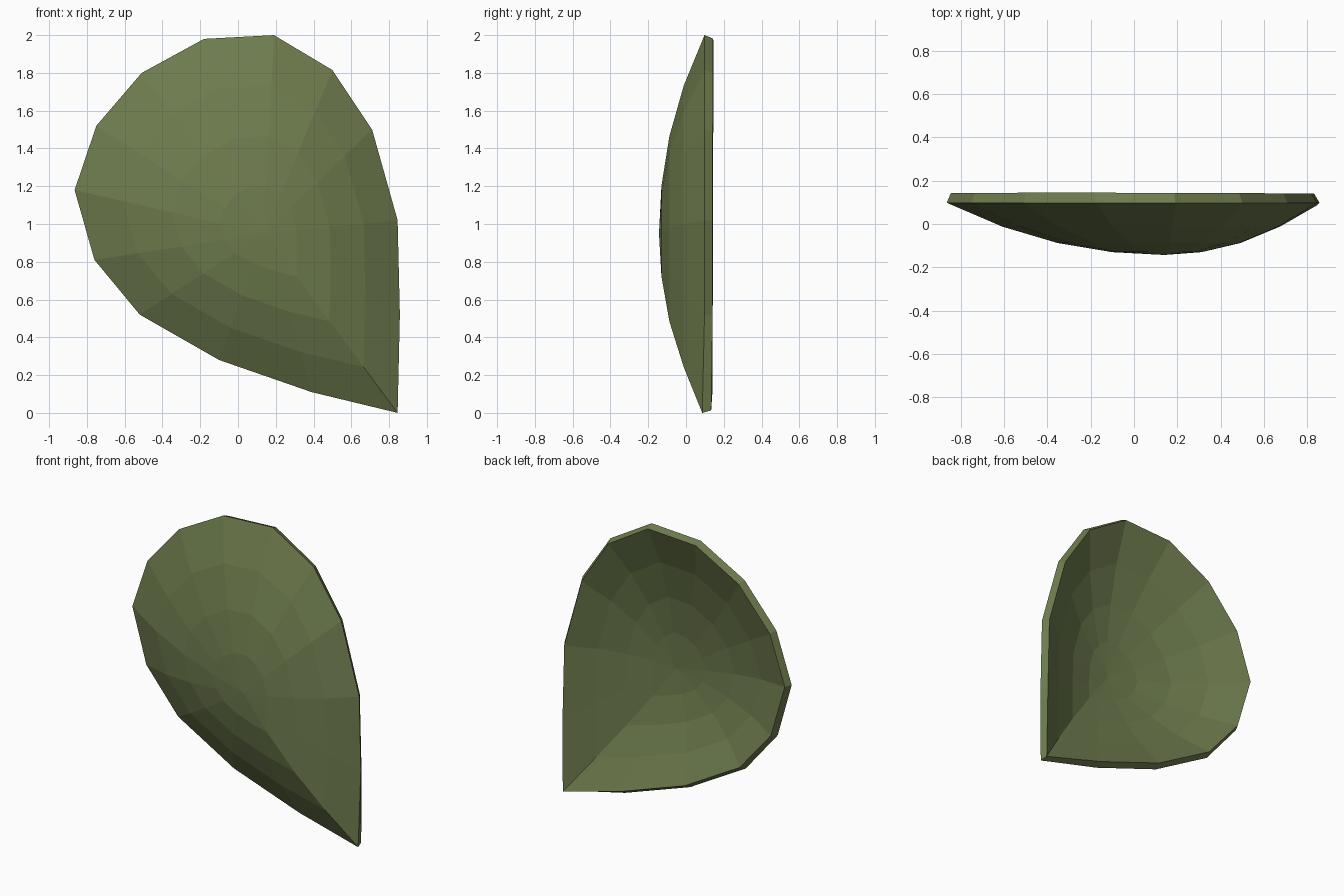
import bpy

if "Cube" in bpy.data.objects:
    bpy.data.objects.remove(bpy.data.objects["Cube"])

# Rim outline (x, z), clockwise from the top; the pointed corner is at lower right
OUTLINE = [(0.19, 2.0), (0.50, 1.815), (0.71, 1.50), (0.845, 1.02), (0.857, 0.52),
           (0.845, 0.0), (0.39, 0.11), (-0.10, 0.28), (-0.52, 0.52), (-0.76, 0.81),
           (-0.865, 1.18), (-0.75, 1.52), (-0.51, 1.80), (-0.18, 1.98)]
CENTRE = (0.14, 0.95)
# Dish profile: fraction of the outline and depth in y
RINGS = [(0.24, -0.13), (0.49, -0.088), (0.745, -0.012), (1.0, 0.098)]
TIP = 5

n = len(OUTLINE)
verts = [(CENTRE[0], -0.143, CENTRE[1])]
for t, y in RINGS:
    for i, (x, z) in enumerate(OUTLINE):
        dy = -0.012 if i == TIP and t == 1.0 else 0.0
        verts.append((CENTRE[0] + (x - CENTRE[0]) * t, y + dy,
                      CENTRE[1] + (z - CENTRE[1]) * t))

# Centre fan and concentric bands
faces = []
for i in range(n):
    j = (i + 1) % n
    faces.append((0, 1 + j, 1 + i))
    for r in range(len(RINGS) - 1):
        a, b = 1 + r * n, 1 + (r + 1) * n
        faces.append((a + i, a + j, b + j, b + i))

mesh = bpy.data.meshes.new("curved_shell")
mesh.from_pydata(verts, [], faces)
shell = bpy.data.objects.new("curved_shell", mesh)
bpy.context.collection.objects.link(shell)

# Even wall, thickened towards the hollow back
wall = shell.modifiers.new("wall", 'SOLIDIFY')
wall.thickness = 0.05
wall.offset = -1.0

# Olive green
olive = bpy.data.materials.new("olive_green")
olive.diffuse_color = (0.155, 0.2, 0.075, 1.0)
olive.use_nodes = True
olive.node_tree.nodes["Principled BSDF"].inputs["Base Color"].default_value = olive.diffuse_color
mesh.materials.append(olive)
